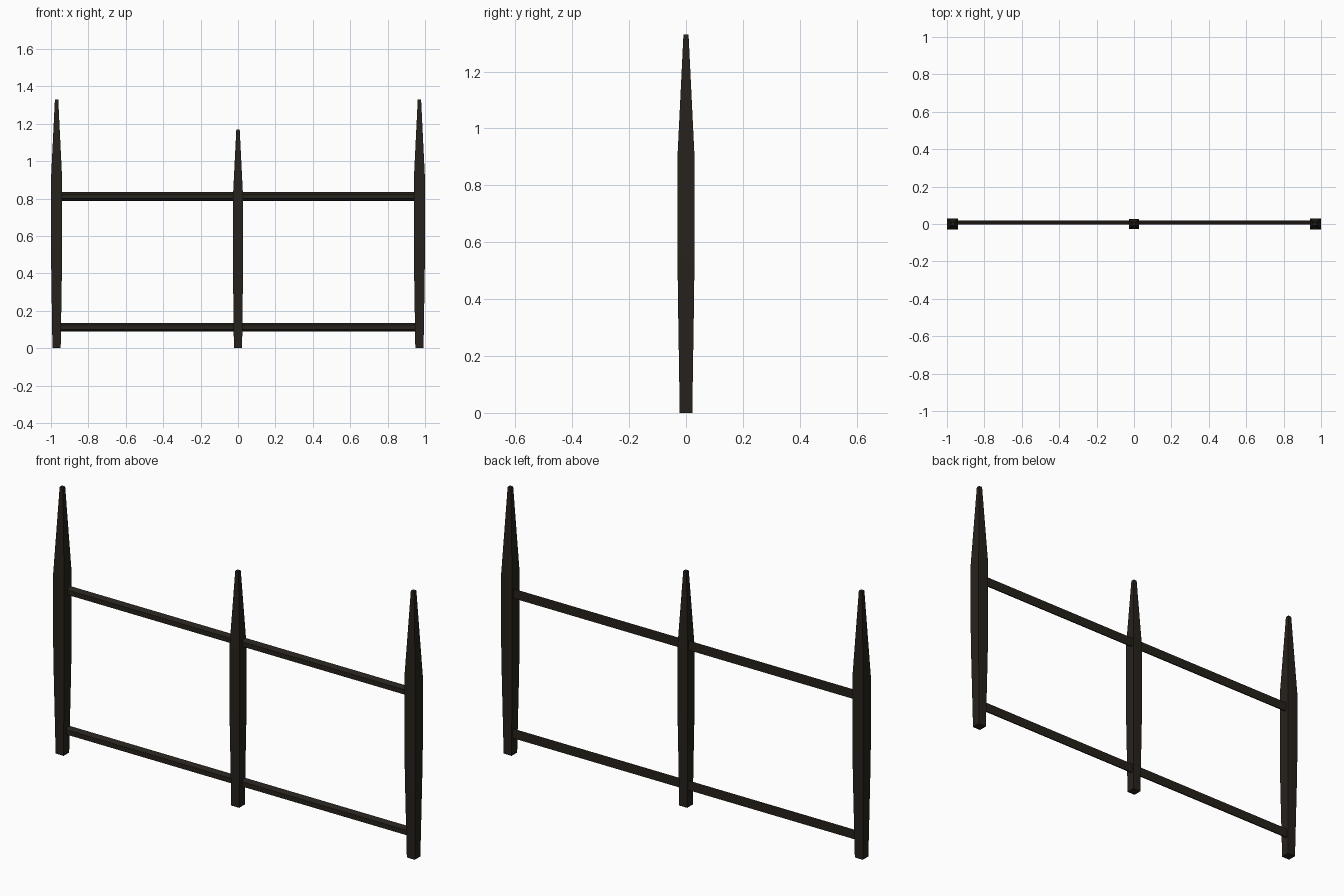
import bpy, bmesh

if "Cube" in bpy.data.objects:
    bpy.data.objects.remove(bpy.data.objects["Cube"])

mat = bpy.data.materials.new("dark_wood")
mat.diffuse_color = (0.02, 0.016, 0.012, 1)
mat.use_nodes = True
mat.node_tree.nodes["Principled BSDF"].inputs["Base Color"].default_value = mat.diffuse_color


def loft(name, rings):
    """Skin a list of equal-length vertex rings and cap both ends."""
    bm = bmesh.new()
    loops = [[bm.verts.new(p) for p in ring] for ring in rings]
    n = len(loops[0])
    for a, b in zip(loops, loops[1:]):
        for i in range(n):
            j = (i + 1) % n
            bm.faces.new((a[i], a[j], b[j], b[i]))
    bm.faces.new(loops[0])
    bm.faces.new(loops[-1])
    bmesh.ops.recalc_face_normals(bm, faces=bm.faces)
    mesh = bpy.data.meshes.new(name)
    bm.to_mesh(mesh)
    bm.free()
    mesh.materials.append(mat)
    obj = bpy.data.objects.new(name, mesh)
    bpy.context.collection.objects.link(obj)
    return obj


def post(name, x, profile):
    """Square tapered post from (half width, height) pairs."""
    corners = [(-1, -1), (1, -1), (1, 1), (-1, 1)]
    loft(name, [[(x + h * cx, h * cy, z) for cx, cy in corners]
                for h, z in profile])


def rail(name, z):
    """Flat-backed rail with a bevelled front."""
    section = [(0.018, -0.024), (-0.003, -0.012),
               (-0.003, 0.012), (0.018, 0.024)]
    loft(name, [[(x, y, z + dz) for y, dz in section] for x in (-0.96, 0.96)])


# Pointed posts: two tall outer ones and a shorter middle one
tall = [(0.022, 0), (0.028, 0.38), (0.03, 0.55), (0.03, 0.9), (0.009, 1.33)]
short = [(0.022, 0), (0.026, 0.34), (0.028, 0.48), (0.028, 0.79), (0.009, 1.17)]
post("left_post", -0.97, tall)
post("right_post", 0.97, tall)
post("middle_post", 0, short)

# Horizontal rails
rail("lower_rail", 0.112)
rail("upper_rail", 0.811)
